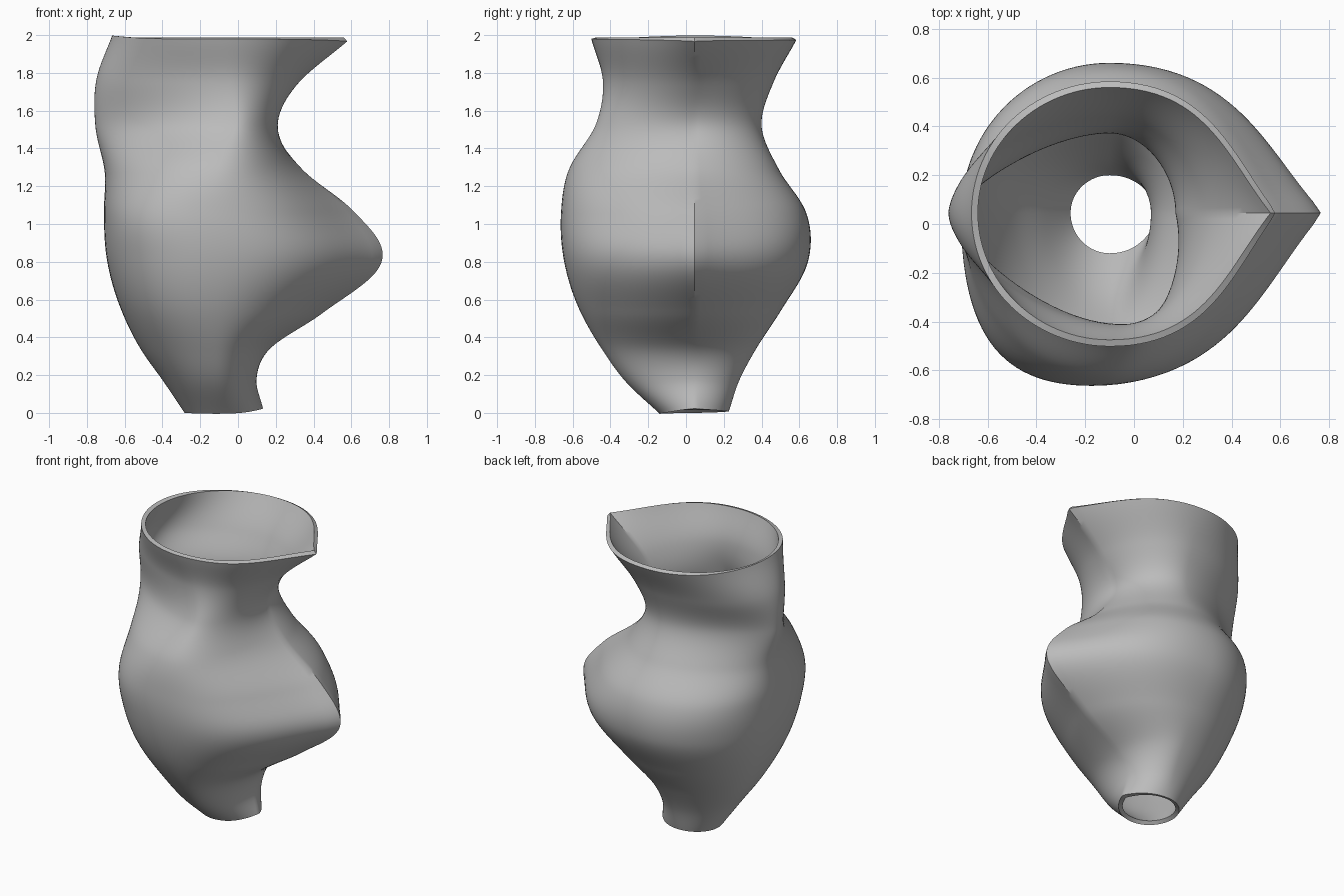
import bpy
import bmesh
import math
from mathutils import Vector
from mathutils.geometry import interpolate_bezier

cube = bpy.data.objects.get("Cube")
if cube:
    bpy.data.objects.remove(cube, do_unlink=True)

WALL = 0.028      # wall thickness
MID_Y = 0.045     # depth of the ridge line
MID_X = -0.1      # where each section is widest
ROWS = 90
STEPS = 28        # segments per quarter section

# Inner wall: height, left end, ridge, back, front, ridge roundness,
# back pinch, front pinch (negative bulges)
SECTIONS = [
    (0.016, -0.26, 0.105, 0.2, -0.12, 0.5, 0, 0),
    (0.18, -0.37, 0.07, 0.255, -0.295, 1, 0, -0.1),
    (0.35, -0.49, 0.14, 0.345, -0.42, 0.9, 0, -0.2),
    (0.55, -0.59, 0.43, 0.475, -0.535, 0.45, 0, -0.45),
    (0.82, -0.667, 0.737, 0.622, -0.62, 0, 0, -0.6),
    (1.05, -0.682, 0.59, 0.61, -0.634, 0.1, 0, -0.7),
    (1.27, -0.677, 0.32, 0.47, -0.597, 0.6, 0.6, -0.1),
    (1.52, -0.727, 0.17, 0.372, -0.45, 1, 1, 0.9),
    (1.76, -0.722, 0.295, 0.437, -0.412, 0.65, 0.2, 0.5),
    (1.988, -0.64, 0.56, 0.56, -0.475, 0, 0, 0),
]


def slope(i, col):
    """Smooth rate of change of one section value at a given section."""
    last = len(SECTIONS) - 1
    a, b = SECTIONS[max(i - 1, 0)], SECTIONS[min(i + 1, last)]
    if i in (0, last):
        return (b[col] - a[col]) / (b[0] - a[0])
    c = SECTIONS[i]
    h0, h1 = c[0] - a[0], b[0] - c[0]
    s0, s1 = (c[col] - a[col]) / h0, (b[col] - c[col]) / h1
    return (s0 * h1 + s1 * h0) / (h0 + h1)


def section_at(z):
    """Blend the section values at height z."""
    i = 0
    while i < len(SECTIONS) - 2 and z > SECTIONS[i + 1][0]:
        i += 1
    a, b = SECTIONS[i], SECTIONS[i + 1]
    h = b[0] - a[0]
    t = (z - a[0]) / h
    out = []
    for col in range(1, len(a)):
        m0, m1 = slope(i, col) * h, slope(i + 1, col) * h
        d = b[col] - a[col]
        out.append(a[col] + t * (m0 + t * (3 * d - 2 * m0 - m1 + t * (m0 + m1 - 2 * d))))
    return out


def ring_at(z):
    """Teardrop ring of four curved quarters, starting at the ridge."""
    left, ridge, back, front, rounding, back_pinch, front_pinch = section_at(z)
    rounding = min(max(rounding, 0), 1)
    ridge_pt = Vector((ridge, MID_Y, z))
    left_pt = Vector((left, MID_Y, z))

    def half(side_y, side_x, pinch, slant):
        side_pt = Vector((side_x, side_y, z))
        dy = side_y - MID_Y
        dx = ridge - side_x
        ridge_handle = ridge_pt + Vector((slant - 0.27 * (1 - rounding) * dx,
                                          (0.44 + 0.06 * rounding) * dy, 0))
        side_out = side_pt + Vector(((0.6 - 0.05 * rounding) * dx, 0, 0))
        side_in = side_pt + Vector(((0.55 - 0.13 * pinch) * (left - side_x), 0, 0))
        left_handle = left_pt + Vector((0, (0.55 - 0.3 * pinch) * dy, 0))
        first = interpolate_bezier(ridge_pt, ridge_handle, side_out, side_pt, STEPS + 1)
        second = interpolate_bezier(side_pt, side_in, left_handle, left_pt, STEPS + 1)
        return first[:-1] + second

    back_half = half(back, MID_X, back_pinch, 0)
    front_half = half(front, MID_X + 0.1 * front_pinch, front_pinch,
                      0.06 * max(front_pinch, 0))
    return back_half + front_half[-2:0:-1]


# Vessel wall lofted through the rings
bm = bmesh.new()
low, high = SECTIONS[0][0], SECTIONS[-1][0]
rings = [[bm.verts.new(p) for p in ring_at(low + (high - low) * r / ROWS)]
         for r in range(ROWS + 1)]
for lower, upper in zip(rings, rings[1:]):
    n = len(lower)
    for k in range(n):
        j = (k + 1) % n
        bm.faces.new((lower[k], lower[j], upper[j], upper[k]))
mesh = bpy.data.meshes.new("vase_body")
bm.to_mesh(mesh)
bm.free()
vase = bpy.data.objects.new("vase_body", mesh)
bpy.context.collection.objects.link(vase)

# Plain grey clay
grey = bpy.data.materials.new("plain grey")
grey.use_nodes = True
colour = (0.5, 0.5, 0.5, 1)
grey.diffuse_color = colour
grey.node_tree.nodes["Principled BSDF"].inputs["Base Color"].default_value = colour
mesh.materials.append(grey)

# Thicken outwards, then shade smooth with crisp rims and ridge
bpy.context.view_layer.objects.active = vase
vase.select_set(True)
solid = vase.modifiers.new("wall", "SOLIDIFY")
solid.thickness = WALL
solid.offset = 1
bpy.ops.object.modifier_apply(modifier=solid.name)
bpy.ops.object.shade_smooth_by_angle(angle=math.radians(30))
